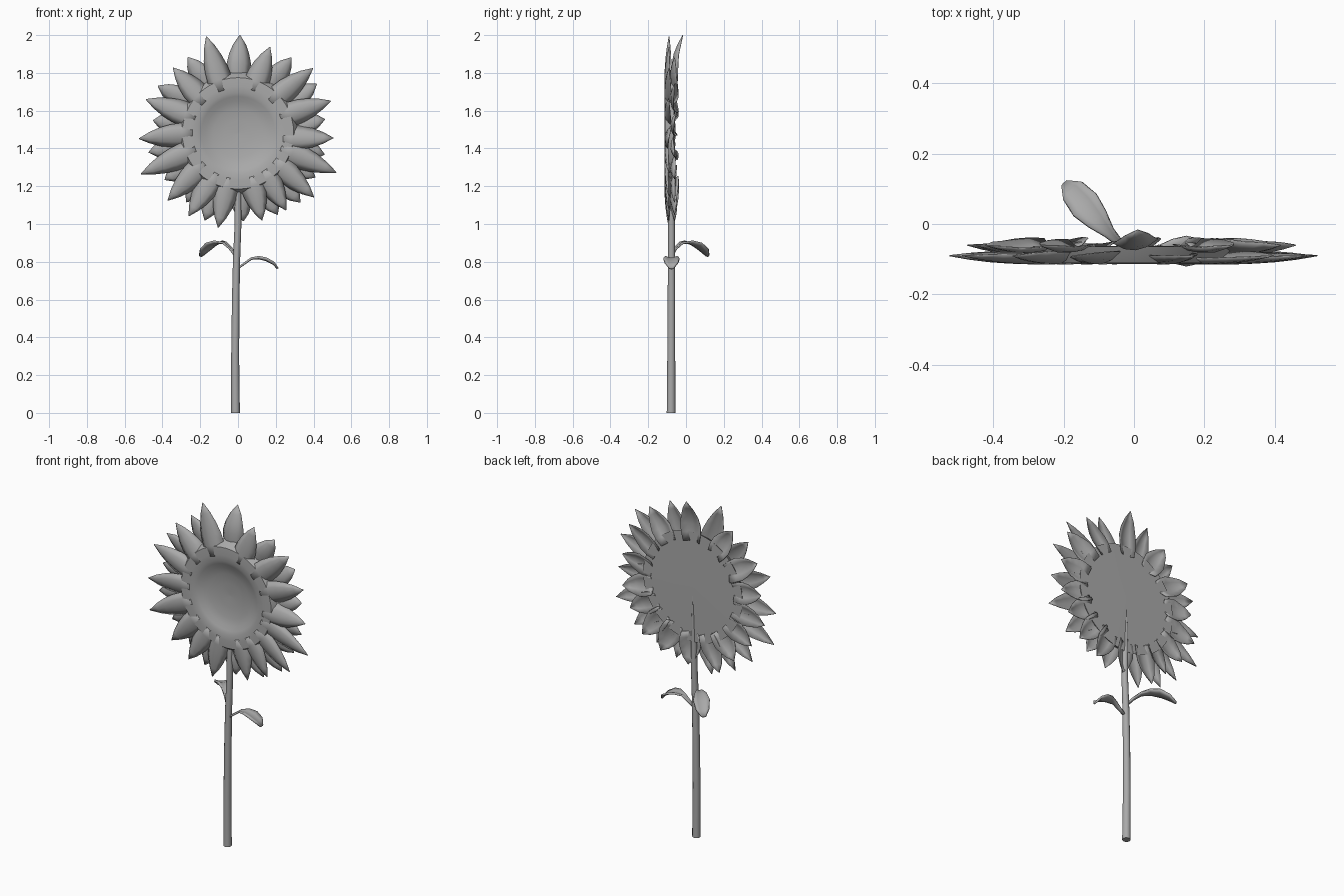
import bpy, bmesh, math, random
from mathutils import Vector

random.seed(4)
cube = bpy.data.objects.get("Cube")
if cube:
    bpy.data.objects.remove(cube)

grey = bpy.data.materials.new("plain grey")
grey.use_nodes = True
grey.diffuse_color = (0.4, 0.4, 0.4, 1)
grey.node_tree.nodes["Principled BSDF"].inputs["Base Color"].default_value = grey.diffuse_color

CENTRE = Vector((0, 0, 1.48))


def finish(name, bm, angle=60, thickness=0, fix_normals=True):
    if fix_normals:
        bmesh.ops.recalc_face_normals(bm, faces=bm.faces)
    mesh = bpy.data.meshes.new(name)
    bm.to_mesh(mesh)
    bm.free()
    mesh.materials.append(grey)
    ob = bpy.data.objects.new(name, mesh)
    bpy.context.collection.objects.link(ob)
    if thickness:
        mod = ob.modifiers.new("thickness", "SOLIDIFY")
        mod.thickness, mod.offset = thickness, 0
    bpy.ops.object.select_all(action="DESELECT")
    ob.select_set(True)
    bpy.context.view_layer.objects.active = ob
    bpy.ops.object.shade_smooth_by_angle(angle=math.radians(angle))
    return ob


def bridge(bm, rows, closed):
    """Join neighbouring rows of vertices with quads."""
    n = len(rows[0])
    for a, b in zip(rows, rows[1:]):
        for i in range(n if closed else n - 1):
            j = (i + 1) % n
            bm.faces.new((a[i], a[j], b[j], b[i]))


def blade(bm, spine, widths, side, fold, cup):
    """Cupped strip along a spine: petals and leaves."""
    rows = []
    for p, w in zip(spine, widths):
        rows.append([bm.verts.new(p + side * w * t + fold * cup * t * t * w)
                     for t in (-1, -0.5, 0, 0.5, 1)])
    bridge(bm, rows, False)


# Flower head: lathed dish with a hollow front and flat back
bm = bmesh.new()
profile = [(0.001, -0.072), (0.07, -0.074), (0.13, -0.081), (0.17, -0.091), (0.195, -0.103),
           (0.215, -0.110), (0.25, -0.113), (0.295, -0.111), (0.31, -0.09), (0.325, -0.064), (0.001, -0.062)]
rows = []
for r, y in profile:
    rows.append([bm.verts.new(CENTRE + Vector((r * math.cos(a), y, r * math.sin(a))))
                 for a in (math.tau * i / 48 for i in range(48))])
bridge(bm, rows, True)
finish("flower_head", bm, 50)


def petal_ring(name, petals, depths, widths, cup, start):
    bm = bmesh.new()
    for angle, length, lean, twist in petals:
        a = math.radians(angle)
        out = Vector((math.cos(a), 0, math.sin(a)))
        across = Vector((-math.sin(a), 0, math.cos(a)))
        side = (across + Vector((0, twist, 0))).normalized()
        spine = []
        for i, y in enumerate(depths):
            f = i / (len(depths) - 1)
            bend = across * twist * 0.06 * f * f
            spine.append(CENTRE + out * (start + (length - start) * f) + bend
                         + Vector((0, y + lean * f * f, 0)))
        blade(bm, spine, widths, side, Vector((0, 1, 0)), cup)
    finish(name, bm, 70, 0.003)


# Front petals: (direction, reach)
front = [(20, .52), (42, .525), (70, .487), (109, .54), (136, .488), (160, .52), (182, .525), (202, .557),
         (223, .514), (240, .51), (258, .51), (286, .478), (303, .48), (321, .525), (339, .56), (356, .505)]
petals = [(a, r, 0, random.uniform(-0.2, 0.2)) for a, r in front]
petal_ring("front_petals", petals, (-.113, -.113, -.111, -.107, -.1, -.09),
           (.05, .066, .062, .05, .03, .001), 0.4, 0.24)

# Back petals fill the gaps, the top one bending backwards
petals = []
for (a, r), (b, s) in zip(front, front[1:] + [(380, .52)]):
    mid = (a + b) / 2
    top = abs(mid - 90) < 3
    petals.append((mid, 0.52 if top else random.uniform(.45, .5),
                   0.055 if top else 0.012, random.uniform(-0.25, 0.25)))
petal_ring("back_petals", petals, (-.07, -.075, -.082, -.084, -.079, -.072),
           (.05, .06, .064, .053, .034, .001), 0.4, 0.27)

# Stem: tapering tube that ends in a point behind the head
bm = bmesh.new()
stem = [(-.013, -.079, 0, .023), (-.015, -.078, .3, .021), (-.012, -.077, .6, .02), (-.008, -.077, .8, .019),
        (0, -.077, 1.0, .018), (0, -.075, 1.15, .017), (0, -.068, 1.3, .009), (0, -.064, 1.46, .001)]
rows = [[bm.verts.new((x + r * math.cos(a), y + r * math.sin(a), z))
         for a in (math.tau * i / 12 for i in range(12))] for x, y, z, r in stem]
bridge(bm, rows, True)
bm.faces.new(rows[0])
finish("stem", bm, 50)


# Leaves: arching blades on narrow stalks
def leaf(name, points, widths):
    bm = bmesh.new()
    spine = [Vector(p) for p in points]
    along = spine[-1] - spine[0]
    side = Vector((-along.y, along.x, 0)).normalized()
    blade(bm, spine, widths, side, Vector((0, 0, 1)), 0.25)
    finish(name, bm, 60, 0.01)


leaf("right_leaf", [(-.01, -.08, .83), (-.04, -.055, .87), (-.07, -.025, .897), (-.105, .015, .9),
                    (-.14, .055, .885), (-.175, .095, .855), (-.197, .115, .83)],
     (.008, .01, .016, .033, .044, .036, .012))
leaf("left_leaf", [(0, -.077, .765), (.035, -.077, .79), (.07, -.077, .815), (.11, -.077, .818),
                   (.15, -.077, .808), (.19, -.077, .787), (.21, -.077, .763)],
     (.008, .01, .016, .033, .042, .034, .01))
